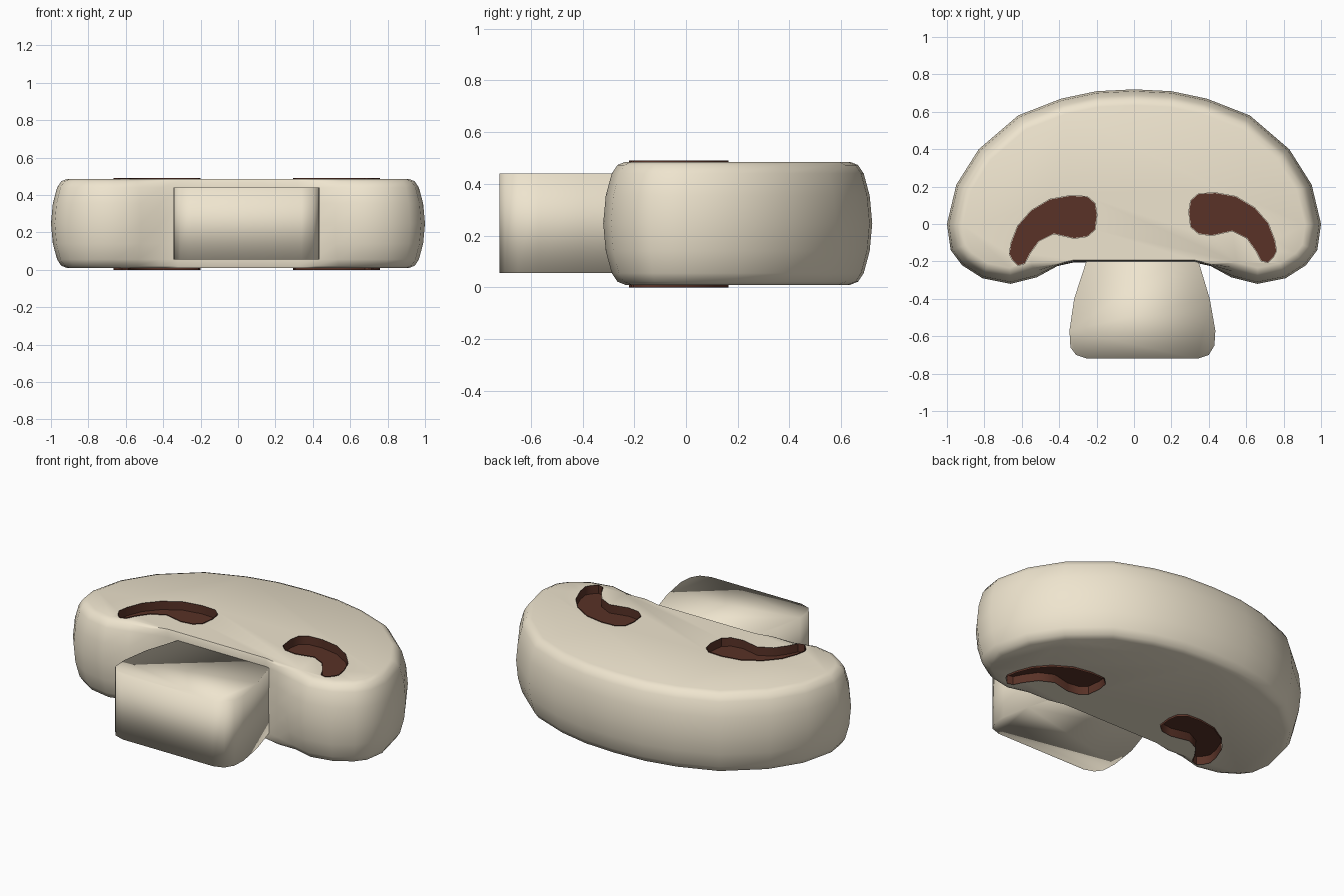
import bpy, bmesh, math
from mathutils import Vector

if "Cube" in bpy.data.objects:
    bpy.data.objects.remove(bpy.data.objects["Cube"])


def material(name, color):
    m = bpy.data.materials.new(name)
    m.diffuse_color = color
    m.use_nodes = True
    m.node_tree.nodes["Principled BSDF"].inputs["Base Color"].default_value = m.diffuse_color
    return m


cream = material("cream", (0.86, 0.78, 0.62, 1))
brown = material("dark_brown", (0.10, 0.032, 0.02, 1))


def loft(name, rings, mat, close_start=True, close_end=True):
    """Join equal-length rings of 3D points into a skin."""
    bm = bmesh.new()
    loops = [[bm.verts.new(p) for p in ring] for ring in rings]
    n = len(loops[0])
    for a, b in zip(loops, loops[1:]):
        for i in range(n):
            j = (i + 1) % n
            bm.faces.new((a[i], a[j], b[j], b[i]))
    if close_start:
        bm.faces.new(loops[0])
    if close_end:
        bm.faces.new(loops[-1])
    bmesh.ops.recalc_face_normals(bm, faces=bm.faces)
    if not close_end:  # open cup: its inside is the visible side
        bmesh.ops.reverse_faces(bm, faces=bm.faces)
    me = bpy.data.meshes.new(name)
    bm.to_mesh(me)
    bm.free()
    me.materials.append(mat)
    ob = bpy.data.objects.new(name, me)
    bpy.context.collection.objects.link(ob)
    return ob


def smooth(ob, degrees):
    bpy.ops.object.select_all(action='DESELECT')
    ob.select_set(True)
    bpy.context.view_layer.objects.active = ob
    bpy.ops.object.shade_smooth_by_angle(angle=math.radians(degrees))


def offset(points, dist):
    """Move a counter-clockwise outline inwards by dist(x, y)."""
    out = []
    for i, p in enumerate(points):
        a, b = Vector(points[i - 1]), Vector(points[(i + 1) % len(points)])
        t = (b - a).normalized()
        out.append(Vector(p) + Vector((-t.y, t.x)) * dist(*p))
    return out


def flat(points, z):
    return [(p[0], p[1], z) for p in points]


# Cap: kidney outline with a bulging rim, hardly rounded in the stem notch
half = [(0.14, -0.205), (0.32, -0.205), (0.41, -0.225), (0.52, -0.285),
        (0.66, -0.32), (0.81, -0.29), (0.92, -0.22), (0.98, -0.14), (1.0, 0.0),
        (0.95, 0.21), (0.83, 0.40), (0.62, 0.58), (0.39, 0.67), (0.20, 0.71)]
outline = half + [(0, 0.72)] + [(-x, y) for x, y in reversed(half)]


def rim_weight(x, y):
    return 0.15 if abs(x) < 0.45 and y < 0 else 1.0


profile = [(0.085, 0.01), (0.055, 0.022), (0.033, 0.055), (0.010, 0.14), (0, 0.2475)]
profile += [(d, 0.495 - z) for d, z in reversed(profile[:-1])]
rings = [flat(offset(outline, lambda x, y, d=d: d * rim_weight(x, y)), z)
         for d, z in profile]
cap = loft("cap", rings, cream)

# Stem: flared slab with rounded foot
stem_outline = [(-0.23, -0.12), (-0.255, -0.2), (-0.32, -0.4), (-0.345, -0.57),
                (-0.34, -0.66), (-0.31, -0.70), (-0.25, -0.72), (0.34, -0.72),
                (0.40, -0.70), (0.43, -0.65), (0.435, -0.57), (0.405, -0.4),
                (0.345, -0.2), (0.32, -0.12)]
stem = loft("stem", [flat(stem_outline, 0.055), flat(stem_outline, 0.44)], cream)
smooth(stem, 180)

# Gill pockets: shallow brown recesses on both faces of the slice
left = [(-0.665, -0.16), (-0.65, -0.19), (-0.62, -0.22), (-0.585, -0.21), (-0.56, -0.16),
        (-0.51, -0.09), (-0.43, -0.05), (-0.32, -0.075), (-0.25, -0.065),
        (-0.21, -0.03), (-0.20, 0.05), (-0.21, 0.11), (-0.25, 0.145),
        (-0.34, 0.15), (-0.45, 0.13), (-0.55, 0.07), (-0.62, -0.01), (-0.655, -0.10)]
right = [(0.095 - x, y + 0.015) for x, y in reversed(left)]
DEPTH = 0.05

cutters = []
for side, pts in (("left", left), ("right", right)):
    for face, lip, inward in (("top", 0.49, -1), ("bottom", 0.0, 1)):
        floor = lip + inward * DEPTH
        cup = loft(f"{side}_{face}_gill", [flat(pts, floor), flat(pts, lip)],
                   brown, close_end=False)
        smooth(cup, 40)
        wide = offset(pts, lambda x, y: -0.002)
        cutters.append(loft(f"{side}_{face}_cutter",
                            [flat(wide, floor + inward * 0.005),
                             flat(wide, lip - inward * 0.1)], cream))

# Cut the pockets out of the cap
bpy.ops.object.select_all(action='DESELECT')
bpy.context.view_layer.objects.active = cap
cap.select_set(True)
for c in cutters:
    c.hide_render = True
    mod = cap.modifiers.new("pocket", 'BOOLEAN')
    mod.operation = 'DIFFERENCE'
    mod.solver = 'EXACT'
    mod.object = c
    bpy.ops.object.modifier_apply(modifier=mod.name)
for c in cutters:
    bpy.data.objects.remove(c)
smooth(cap, 50)
